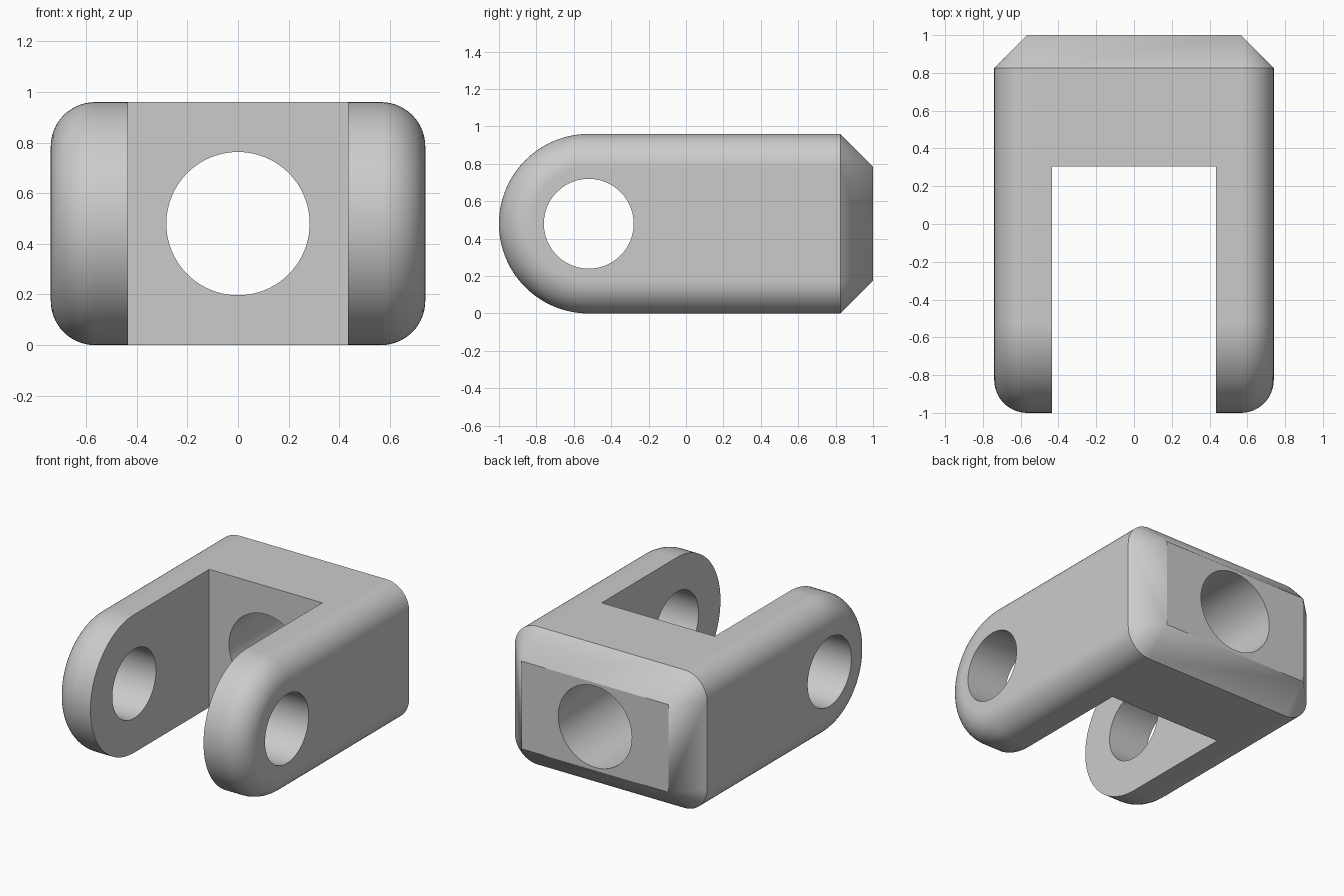
import bpy, bmesh
from math import sin, cos, pi
from mathutils import Matrix, Vector

cube = bpy.data.objects.get("Cube")
if cube:
    bpy.data.objects.remove(cube, do_unlink=True)

W, H, R = 0.74, 0.96, 0.175     # half width, height, fillet and chamfer size
MID = H / 2                     # height of the hole axes
PIN_Y = -1 + MID                # centre of the rounded arm ends
STEPS, ARC = 14, 56

metal = bpy.data.materials.new("grey metal")
metal.use_nodes = True
grey = (0.6, 0.6, 0.6, 1)
metal.diffuse_color = grey
metal.node_tree.nodes["Principled BSDF"].inputs["Base Color"].default_value = grey


def make_object(name, bm):
    bmesh.ops.recalc_face_normals(bm, faces=bm.faces)
    mesh = bpy.data.meshes.new(name)
    bm.to_mesh(mesh)
    bm.free()
    mesh.materials.append(metal)
    ob = bpy.data.objects.new(name, mesh)
    bpy.context.collection.objects.link(ob)
    return ob


def ring(bm, x, inset):
    """Side outline at one x: round front, straight sides, tapered back."""
    r = MID - inset
    pts = [(x, PIN_Y - r * sin(pi * i / ARC), MID - r * cos(pi * i / ARC))
           for i in range(ARC + 1)]
    back_x = max(R - W, min(W - R, x))
    pts += [(x, 1 - R, H - inset), (back_x, 1, H - R),
            (back_x, 1, R), (x, 1 - R, inset)]
    return [bm.verts.new(p) for p in pts]


# Solid body: outlines lofted across the width, shrinking along the fillets
bm = bmesh.new()
half = [(W - R + R * sin(t), R * (1 - cos(t)))
        for t in (pi / 2 * i / STEPS for i in range(STEPS + 1))]
stations = [(-x, d) for x, d in reversed(half)] + half
rings = [ring(bm, x, d) for x, d in stations]
for a, b in zip(rings, rings[1:]):
    for i in range(len(a)):
        j = (i + 1) % len(a)
        bm.faces.new((a[i], a[j], b[j], b[i]))
for end in (rings[0], rings[-1]):
    bm.faces.new(end[:ARC + 2] + end[-1:])      # flat outer side
    bm.faces.new(end[-4:])                      # side chamfer
bmesh.ops.remove_doubles(bm, verts=bm.verts, dist=1e-5)
clevis = make_object("clevis_body", bm)


# Cutters: slot between the arms, cross pin hole, rear hole
def box(name, size, centre):
    bm = bmesh.new()
    bmesh.ops.create_cube(bm, size=1, matrix=Matrix.Translation(centre)
                          @ Matrix.Diagonal((*size, 1)))
    return make_object(name, bm)


def cylinder(name, radius, depth, centre, axis):
    bm = bmesh.new()
    turn = Vector((0, 0, 1)).rotation_difference(Vector(axis)).to_matrix().to_4x4()
    bmesh.ops.create_cone(bm, cap_ends=True, segments=80, radius1=radius,
                          radius2=radius, depth=depth,
                          matrix=Matrix.Translation(centre) @ turn)
    return make_object(name, bm)


cutters = [
    box("slot_cutter", (0.87, 1.805, 2), (0, -0.5975, MID)),
    cylinder("pin_hole_cutter", 0.24, 2, (0, PIN_Y, MID), (1, 0, 0)),
    cylinder("rear_hole_cutter", 0.283, 1.2, (0, 0.7, MID), (0, 1, 0)),
]
bpy.ops.object.select_all(action="DESELECT")
bpy.context.view_layer.objects.active = clevis
clevis.select_set(True)
for cutter in cutters:
    cutter.hide_render = True
    cut = clevis.modifiers.new(cutter.name, "BOOLEAN")
    cut.operation = "DIFFERENCE"
    cut.solver = "EXACT"
    cut.object = cutter
    bpy.ops.object.modifier_apply(modifier=cut.name)
    bpy.data.objects.remove(cutter, do_unlink=True)

# Smooth rounds with crisp edges and clean flats
bpy.ops.object.shade_smooth_by_angle(angle=pi / 6)
normals = clevis.modifiers.new("flat_normals", "WEIGHTED_NORMAL")
normals.keep_sharp = True
